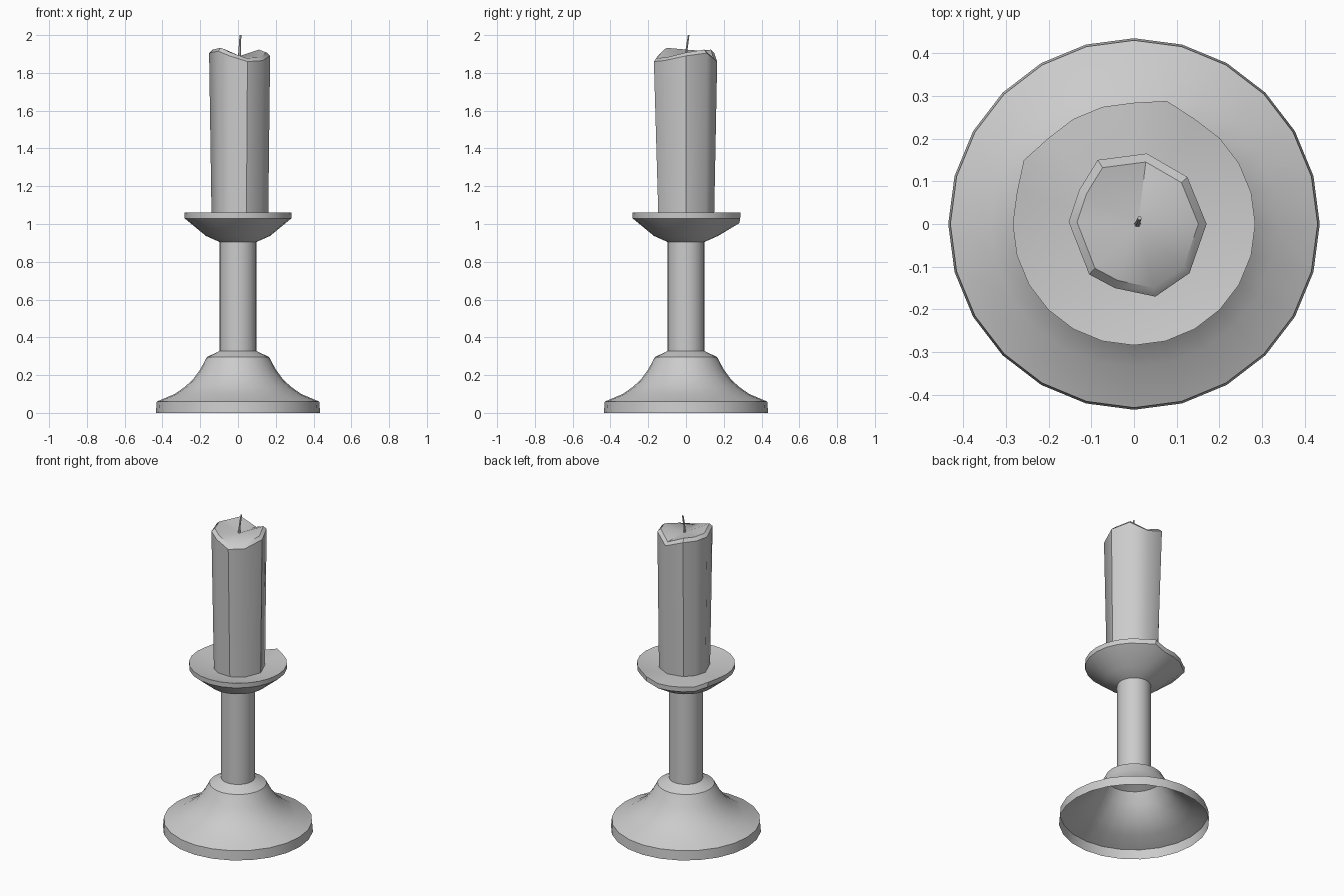
import bpy, bmesh, math
from mathutils import Vector

if "Cube" in bpy.data.objects:
    bpy.data.objects.remove(bpy.data.objects["Cube"])

SIDES = 24


def make_object(name, rings, cap_start=False, tip=None, angle=35):
    """Skin a stack of closed rings; tip closes the last ring with a fan."""
    bm = bmesh.new()
    loops = [[bm.verts.new(p) for p in ring] for ring in rings]
    n = len(loops[0])
    for a, b in zip(loops, loops[1:]):
        for i in range(n):
            j = (i + 1) % n
            bm.faces.new((a[i], a[j], b[j], b[i]))
    if cap_start:
        bm.faces.new(loops[0][::-1])
    if tip is not None:
        t = bm.verts.new(tip)
        for i in range(n):
            bm.faces.new((loops[-1][i], loops[-1][(i + 1) % n], t))
    mesh = bpy.data.meshes.new(name)
    bm.to_mesh(mesh)
    bm.free()
    obj = bpy.data.objects.new(name, mesh)
    bpy.context.collection.objects.link(obj)
    bpy.ops.object.select_all(action='DESELECT')
    obj.select_set(True)
    bpy.context.view_layer.objects.active = obj
    bpy.ops.object.shade_smooth_by_angle(angle=math.radians(angle))
    return obj


def circle(r, z, n=SIDES):
    return [Vector((r * math.cos(math.tau * i / n), r * math.sin(math.tau * i / n), z))
            for i in range(n)]


# Hollow flared foot, open underneath
foot = [(0.435, 0), (0.43, 0.06), (0.335, 0.10), (0.285, 0.135),
        (0.24, 0.175), (0.20, 0.23), (0.165, 0.295), (0.098, 0.328)]
make_object("foot", [circle(r, z) for r, z in foot], angle=30)

# Stem
make_object("stem", [circle(0.098, 0.328), circle(0.098, 0.91)])

# Drip dish with a dented stretch of rim at the back left
dish = [(0.098, 0.905), (0.17, 0.937), (0.283, 1.03), (0.284, 1.06), (0.175, 1.038)]
rings = [circle(r, z) for r, z in dish]
for ring in rings[2:4]:
    for i in (5, 10):
        ring[i].x *= 1.05
        ring[i].y *= 1.05
    for i in range(6, 10):
        ring[i].z -= 0.025
make_object("drip_dish", rings, tip=(0, 0, 1.036), angle=25)

# Candle with an uneven melted rim
rim = [(0.17, 0.0, 1.89), (0.125, 0.11, 1.905), (0.03, 0.165, 1.86),
       (-0.085, 0.15, 1.905), (-0.128, 0.08, 1.90), (-0.153, 0.005, 1.905),
       (-0.105, -0.118, 1.915), (-0.045, -0.15, 1.89),
       (0.05, -0.17, 1.86), (0.13, -0.115, 1.865)]
center = Vector((0.01, 0, 0))
outer = [Vector(p) for p in rim]
bottom, lip = [], []
for p in outer:
    d = Vector((p.x, p.y, 0)) - center
    bottom.append(center + d.normalized() * 0.15 + Vector((0, 0, 1.03)))
    lip.append(center + d * 0.88 + Vector((0, 0, p.z + 0.018)))
make_object("candle", [bottom, outer, lip], cap_start=True, tip=(0.01, 0, 1.89), angle=40)

# Leaning wick
wick = [(0.008, 0.0, 1.885, 0.008), (0.009, 0.004, 1.93, 0.006), (0.013, 0.014, 2.0, 0.005)]
make_object("wick", [[p + Vector((x, y, 0)) for p in circle(r, z, 6)] for x, y, z, r in wick],
            cap_start=True, tip=(0.013, 0.014, 2.0))
